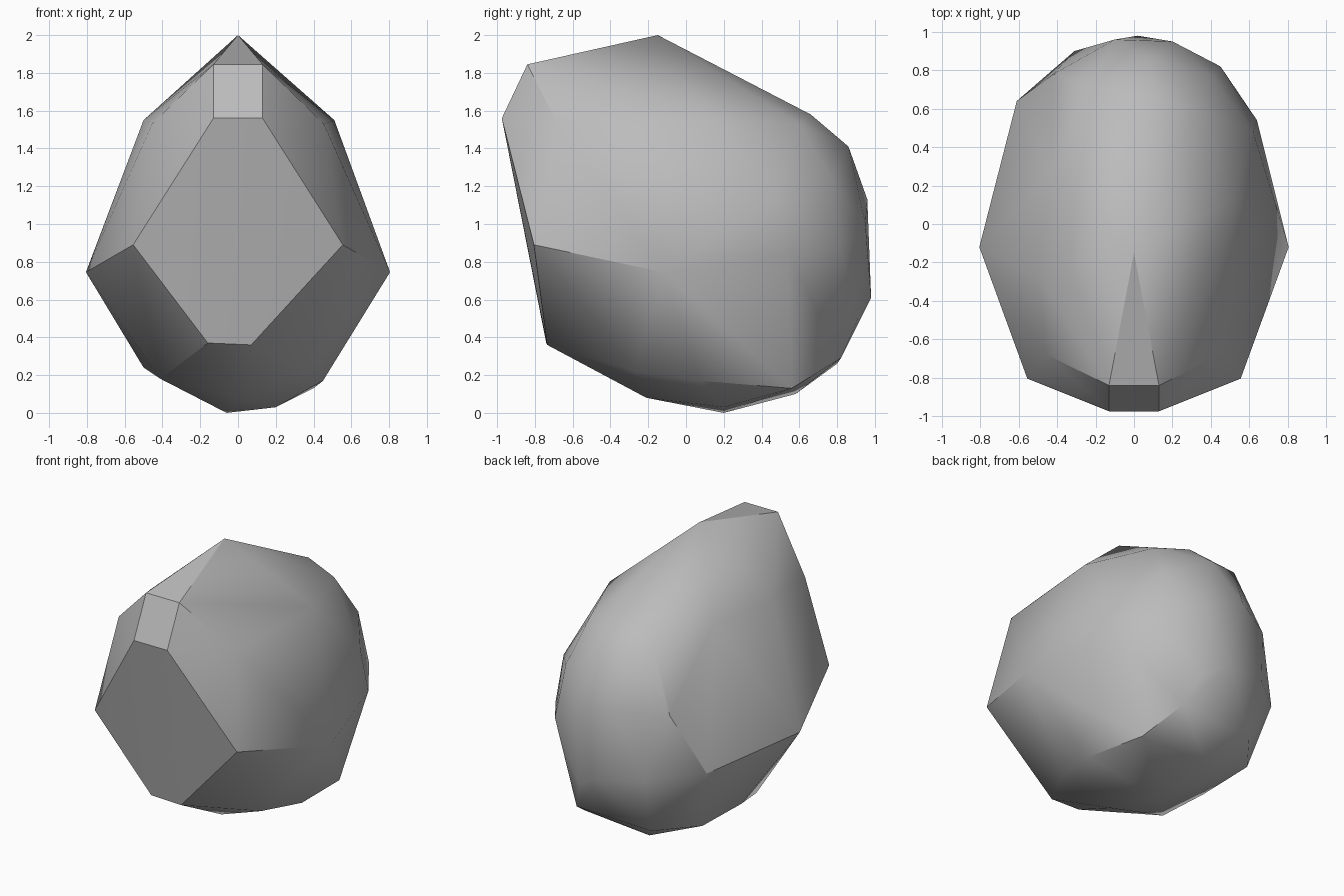
import bpy
import bmesh
import math

# Remove the default cube only
default_cube = bpy.data.objects.get("Cube")
if default_cube:
    bpy.data.objects.remove(default_cube, do_unlink=True)


def make_material(name, colour):
    material = bpy.data.materials.new(name)
    material.use_nodes = True
    material.diffuse_color = colour
    shader = next(node for node in material.node_tree.nodes
                  if node.type == "BSDF_PRINCIPLED")
    shader.inputs["Base Color"].default_value = colour
    return material


def add_pair(mesh, x, y, z):
    """Add one corner on each side of the boulder."""
    for side in (-1, 1):
        mesh.verts.new((side * x, y, z))


def add_layer(mesh, corners):
    """Add a loose ring of corners belonging to one level of the boulder."""
    for corner in corners:
        mesh.verts.new(corner)


boulder_mesh = bmesh.new()

# Peak
boulder_mesh.verts.new((0, -.15, 2))

# Symmetric chiselled front: small upper facet, cheeks, shoulders and hips
add_pair(boulder_mesh, .13, -.84, 1.845)
add_pair(boulder_mesh, .13, -.975, 1.56)
add_pair(boulder_mesh, .555, -.805, .89)
add_pair(boulder_mesh, .455, -.68, 1.53)
add_pair(boulder_mesh, .805, -.12, .745)

# Lower edge of the large front facet
add_layer(boulder_mesh, [(-.16, -.74, .37), (.07, -.735, .36)])

# Upper slope
add_layer(boulder_mesh, [(-.5, -.26, 1.55), (-.42, .28, 1.57),
                         (.51, .12, 1.55), (.09, .66, 1.58),
                         (.33, .6, 1.53)])

# Upper back
add_layer(boulder_mesh, [(-.24, .71, 1.51), (.08, .86, 1.41),
                         (.4, .77, 1.24), (.62, .48, 1.14),
                         (-.1, .96, 1.13), (-.42, .78, 1.1)])

# Widest part of the back
add_layer(boulder_mesh, [(.2, .95, 1), (.45, .82, .87), (.64, .54, .83),
                         (-.31, .9, .65), (-.61, .64, .69),
                         (.02, .98, .61), (.2, .91, .5)])

# Lower flanks
add_layer(boulder_mesh, [(-.29, .8, .26), (-.5, .53, .25), (-.5, .1, .24),
                         (.28, .82, .29), (.37, -.27, .22),
                         (-.41, -.2, .18), (.45, .07, .17)])

# Underside
add_layer(boulder_mesh, [(.4, .56, .13), (-.12, .58, .1), (.02, -.21, .08),
                         (-.06, .2, 0), (.2, .2, .03)])

# Wrap the corners in one faceted skin and drop any that fall inside it
bmesh.ops.convex_hull(boulder_mesh, input=boulder_mesh.verts[:])
loose = [vertex for vertex in boulder_mesh.verts if not vertex.link_faces]
bmesh.ops.delete(boulder_mesh, geom=loose, context="VERTS")
bmesh.ops.recalc_face_normals(boulder_mesh, faces=boulder_mesh.faces[:])

mesh_data = bpy.data.meshes.new("boulder")
boulder_mesh.to_mesh(mesh_data)
boulder_mesh.free()

boulder = bpy.data.objects.new("boulder", mesh_data)
bpy.context.collection.objects.link(boulder)
mesh_data.materials.append(make_material("stone_grey", (.5, .5, .5, 1)))

# Soft worn back with crisp edges around the broken facets
for other in bpy.context.selected_objects:
    other.select_set(False)
boulder.select_set(True)
bpy.context.view_layer.objects.active = boulder
bpy.ops.object.shade_smooth_by_angle(angle=math.radians(30))
